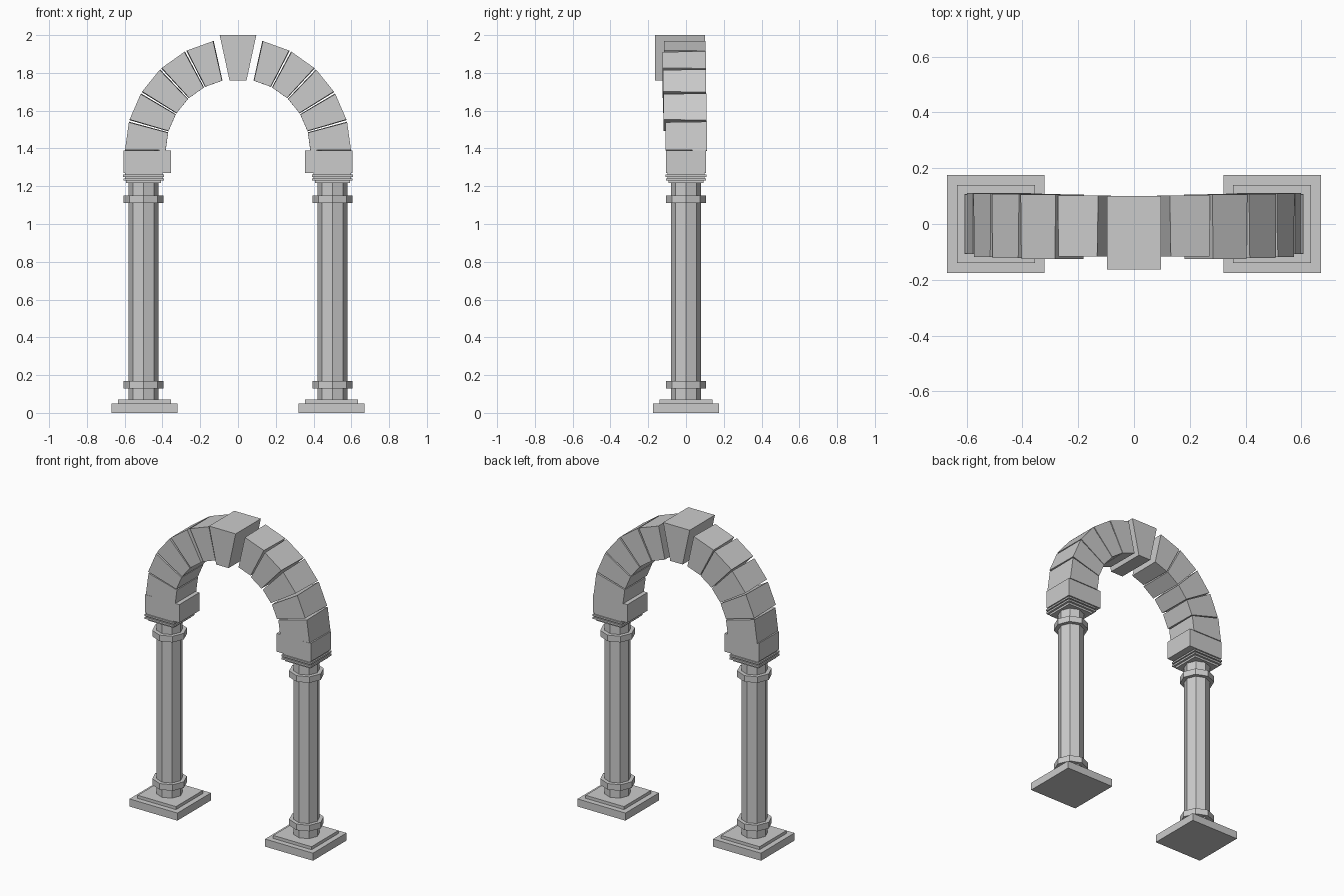
import bpy, bmesh
from math import sin, cos, radians

if "Cube" in bpy.data.objects:
    bpy.data.objects.remove(bpy.data.objects["Cube"])


def finish(name, bm):
    bmesh.ops.recalc_face_normals(bm, faces=bm.faces)
    mesh = bpy.data.meshes.new(name)
    bm.to_mesh(mesh)
    bm.free()
    obj = bpy.data.objects.new(name, mesh)
    bpy.context.collection.objects.link(obj)
    return obj


def box(name, x0, x1, half_y, z0, z1):
    bm = bmesh.new()
    bmesh.ops.create_cube(bm, size=1)
    for v in bm.verts:
        v.co.x = x1 if v.co.x > 0 else x0
        v.co.y = half_y if v.co.y > 0 else -half_y
        v.co.z = z1 if v.co.z > 0 else z0
    return finish(name, bm)


def octagon(name, x, radius, z0, z1):
    bm = bmesh.new()
    bmesh.ops.create_cone(bm, cap_ends=True, segments=8, radius1=radius,
                          radius2=radius, depth=z1 - z0)
    bmesh.ops.translate(bm, verts=bm.verts, vec=(x, 0, (z0 + z1) / 2))
    return finish(name, bm)


def prism(name, front, back, y0, y1):
    """Solid between a front and a back outline of (x, z) points."""
    bm = bmesh.new()
    f = [bm.verts.new((x, y0, z)) for x, z in front]
    b = [bm.verts.new((x, y1, z)) for x, z in back]
    bm.faces.new(f)
    bm.faces.new(b[::-1])
    n = len(f)
    for i in range(n):
        j = (i + 1) % n
        bm.faces.new((f[j], f[i], b[i], b[j]))
    return finish(name, bm)


CENTER_Z, INNER, OUTER, STEP = 1.385, 0.383, 0.598, 15.6


def wedge(side, index, gap):
    a0 = radians(index * STEP + gap)
    a1 = radians((index + 1) * STEP - gap)
    return [(side * r * cos(a), CENTER_Z + r * sin(a))
            for r, a in ((INNER, a0), (OUTER, a0), (OUTER, a1), (INNER, a1))]


block_fronts = [-0.108, -0.118, -0.121, -0.125, -0.116]

for side, label in ((-1, "left"), (1, "right")):
    cx = side * 0.5
    bx = side * 0.495

    # stepped square base
    box(f"{label}_base", bx - 0.175, bx + 0.175, 0.175, 0, 0.05)
    box(f"{label}_base_step", bx - 0.14, bx + 0.14, 0.14, 0.05, 0.07)

    # octagonal column with two rings
    octagon(f"{label}_column", cx, 0.08, 0.07, 1.225)
    octagon(f"{label}_lower_ring", cx, 0.105, 0.13, 0.17)
    octagon(f"{label}_upper_ring", cx, 0.105, 1.11, 1.15)

    # thin stacked capital plates
    for i, (h, z0, z1) in enumerate(((0.093, 1.217, 1.23),
                                     (0.107, 1.23, 1.242),
                                     (0.099, 1.242, 1.25),
                                     (0.108, 1.25, 1.261),
                                     (0.099, 1.261, 1.27))):
        box(f"{label}_capital_plate_{i + 1}", cx - h, cx + h, h, z0, z1)

    # block the arch springs from
    x0, x1 = sorted((side * 0.355, side * 0.605))
    box(f"{label}_impost_block", x0, x1, 0.105, 1.27, 1.39)

    # arch stones, slightly narrower at the front
    for i, y0 in enumerate(block_fronts):
        prism(f"{label}_arch_stone_{i + 1}", wedge(side, i, 0.75),
              wedge(side, i, 0.4), y0, 0.111 - 0.002 * i)

# projecting keystone
outline = [(-0.045, 1.76), (0.045, 1.76), (0.097, 2.0), (-0.097, 2.0)]
prism("keystone", outline, outline, -0.163, 0.1)
